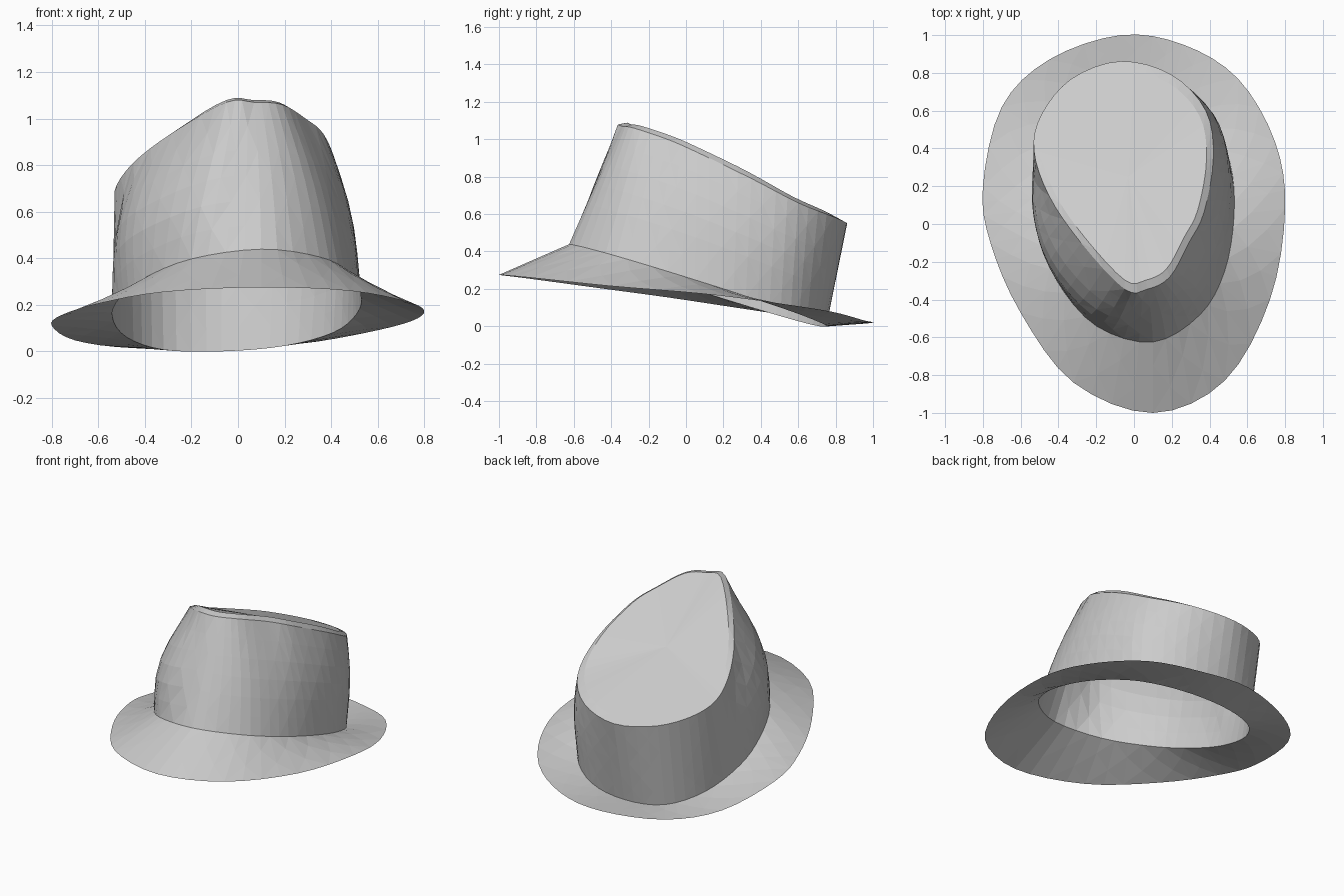
import bpy, bmesh, math
from mathutils import Vector

cube = bpy.data.objects.get("Cube")
if cube:
    bpy.data.objects.remove(cube, do_unlink=True)

felt = bpy.data.materials.new("grey_felt")
felt.use_nodes = True
felt.diffuse_color = (0.6, 0.6, 0.6, 1)
felt.node_tree.nodes["Principled BSDF"].inputs["Base Color"].default_value = felt.diffuse_color

STEPS = 4  # segments between neighbouring control points


def clamp(value):
    return min(1, max(0, value))


def smooth_loop(points):
    """Closed Catmull-Rom curve through the control points."""
    pts = [Vector(p) for p in points]
    count = len(pts)
    loop = []
    for i in range(count):
        a, b, c, d = (pts[(i + k) % count] for k in (-1, 0, 1, 2))
        for s in range(STEPS):
            t = s / STEPS
            loop.append(b + (c - a) * t / 2
                        + (a * 2 - b * 5 + c * 4 - d) * t ** 2 / 2
                        + (b * 3 - a - c * 3 + d) * t ** 3 / 2)
    return loop


def blend(low, high, t):
    """Ring part of the way between two rings."""
    return [a.lerp(b, t) for a, b in zip(low, high)]


def swell(ring, t):
    """Round the crown out on its left flank and right front shoulder."""
    amount = math.sin(math.pi * t ** 1.2)
    for p in ring:
        shoulder = 0.55 * max(0, -p.x) * max(0, 0.2 - p.y)
        outward = Vector((p.x, p.y - 0.2, 0)).normalized()
        p += outward * shoulder * amount
        p.x += 0.07 * max(p.x, 0) * amount
    return ring


def make_sheet(name, rings, tip=None):
    """Single-walled triangulated sheet through rings, optionally closed by a tip."""
    bm = bmesh.new()
    rows = [[bm.verts.new(p) for p in ring] for ring in rings]
    n = len(rows[0])
    for r, (low, high) in enumerate(zip(rows, rows[1:])):
        for i in range(n):
            j = (i + 1) % n
            quad = (low[i], low[j], high[j], high[i])
            k = (i + r) % 2  # alternate the diagonals
            bm.faces.new((quad[k], quad[k + 1], quad[k + 2]))
            bm.faces.new((quad[k], quad[k + 2], quad[(k + 3) % 4]))
    if tip is not None:
        peak = bm.verts.new(tip)
        for i in range(n):
            bm.faces.new((rows[-1][i], rows[-1][(i + 1) % n], peak))
    mesh = bpy.data.meshes.new(name)
    bm.to_mesh(mesh)
    bm.free()
    mesh.materials.append(felt)
    obj = bpy.data.objects.new(name, mesh)
    bpy.context.collection.objects.link(obj)


# Seam where crown meets brim: an oval on a tilted plane
seam_outline = [
    (0.1, -0.625), (0.35, -0.48), (0.48, -0.25), (0.53, 0.05), (0.51, 0.32),
    (0.41, 0.56), (0.2, 0.71), (-0.07, 0.75), (-0.32, 0.68), (-0.48, 0.48),
    (-0.54, 0.2), (-0.51, -0.05), (-0.41, -0.3), (-0.2, -0.54)]
seam = smooth_loop([(x, y, max(0, 0.237 - 0.315 * y + 0.05 * x))
                    for x, y in seam_outline])

# Outer edge of the brim, raised at the front and on the left
edge = smooth_loop([
    (0.1, -1, 0.275), (0.48, -0.83, 0.26), (0.72, -0.4, 0.215), (0.8, 0.08, 0.175),
    (0.745, 0.44, 0.13), (0.55, 0.77, 0.08), (0.26, 0.95, 0.032), (-0.07, 1, 0.02),
    (-0.45, 0.87, 0.014), (-0.7, 0.62, 0.047), (-0.8, 0.2, 0.11),
    (-0.76, -0.1, 0.155), (-0.6, -0.47, 0.205), (-0.32, -0.84, 0.255)])

# Teardrop rim of the crown, pinched at the front and sloping to the back
rim = smooth_loop([
    (0.07, -0.345, 1.07), (0.19, -0.28, 1.06), (0.29, -0.1, 1), (0.37, 0.06, 0.93),
    (0.42, 0.35, 0.79), (0.38, 0.6, 0.66), (0.2, 0.79, 0.585), (-0.07, 0.862, 0.55),
    (-0.33, 0.77, 0.57), (-0.49, 0.58, 0.62), (-0.53, 0.39, 0.69),
    (-0.45, 0.15, 0.81), (-0.28, -0.1, 0.94), (-0.05, -0.345, 1.07)])

# Brim
make_sheet("brim", [blend(edge, seam, t / 3) for t in range(4)])

# Crown wall
make_sheet("crown_wall", [swell(blend(seam, rim, t / 6), t / 6) for t in range(7)])

# Crown top: a bevelled lip rising inward, then a nearly flat panel
centre = Vector((-0.03, 0.25, 0.82))
lip = blend(rim, [centre] * len(rim), 0.08)
for p in lip:
    p.z += 0.03 * clamp(0.9 + p.x - p.y)
panel = [blend(lip, [centre] * len(lip), t) for t in (0.3, 0.65)]
make_sheet("crown_top", [rim, lip] + panel, centre)
